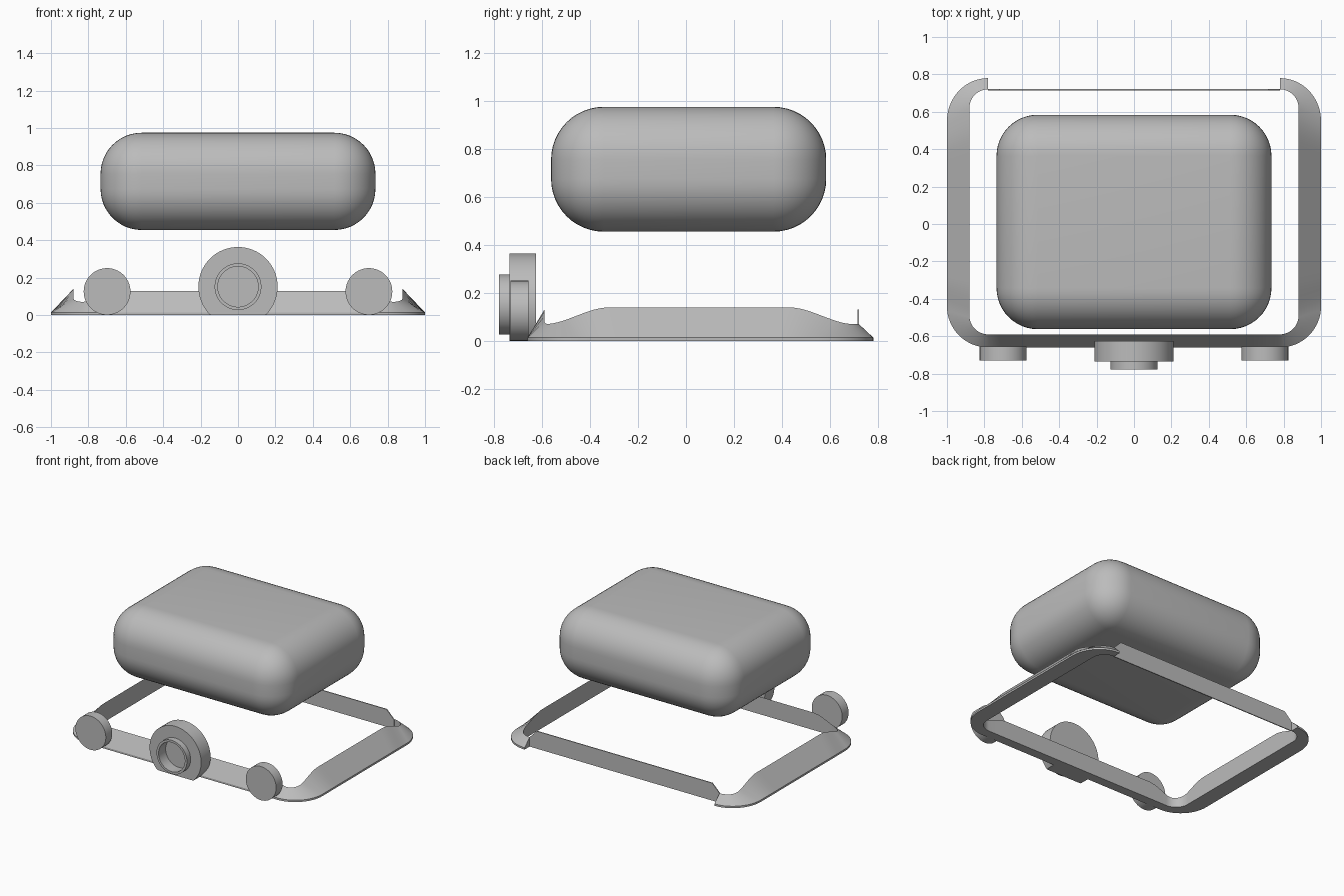
import bpy, bmesh
from math import sin, cos, pi, radians

if "Cube" in bpy.data.objects:
    bpy.data.objects.remove(bpy.data.objects["Cube"], do_unlink=True)

grey = bpy.data.materials.new("plain grey")
grey.use_nodes = True
colour = (0.5, 0.5, 0.5, 1)
grey.diffuse_color = colour
grey.node_tree.nodes["Principled BSDF"].inputs["Base Color"].default_value = colour


def finish(name, bm, angle=30):
    bmesh.ops.recalc_face_normals(bm, faces=bm.faces)
    mesh = bpy.data.meshes.new(name)
    bm.to_mesh(mesh)
    bm.free()
    mesh.materials.append(grey)
    obj = bpy.data.objects.new(name, mesh)
    bpy.context.collection.objects.link(obj)
    bpy.ops.object.select_all(action='DESELECT')
    obj.select_set(True)
    bpy.context.view_layer.objects.active = obj
    bpy.ops.object.shade_smooth_by_angle(angle=radians(angle))
    return obj


def skin(bm, loops, closed=True):
    """Bridge successive vertex loops and cap both ends."""
    rings = [[bm.verts.new(p) for p in loop] for loop in loops]
    for a, b in zip(rings, rings[1:]):
        n = len(a)
        for i in range(n):
            j = (i + 1) % n
            bm.faces.new((a[i], a[j], b[j], b[i]))
    bm.faces.new(rings[0])
    bm.faces.new(rings[-1])


def turned(name, x, z, steps, sides=64):
    """Round part along y from (radius, y) steps, cut flat at the floor."""
    bm = bmesh.new()
    skin(bm, [[(x + r * cos(2 * pi * i / sides), y,
                max(0, z + r * sin(2 * pi * i / sides)))
               for i in range(sides)] for r, y in steps])
    return finish(name, bm)


def ease(t):
    t = min(1, max(0, t))
    return t * t * (3 - 2 * t)


# Floating rounded body
bm = bmesh.new()
bmesh.ops.create_cube(bm, size=1)
for v in bm.verts:
    v.co = (v.co.x * 1.47, v.co.y * 1.146 + 0.011, v.co.z * 0.52 + 0.715)
bmesh.ops.bevel(bm, geom=bm.edges[:], offset=0.22, segments=12,
                profile=0.5, affect='EDGES')
finish("body", bm, 40)

# Sloping skirt: matching inner and outer paths, from the rear corner to the front centre
path = []
for i in range(17):
    a = pi / 2 * (1 - i / 16)
    path.append(((0.78 + 0.22 * cos(a), 0.55 + 0.23 * sin(a)),
                 (0.78 + 0.10 * cos(a), 0.62 + 0.10 * sin(a))))
for i in range(1, 32):
    t = i / 32
    path.append(((1, 0.55 - 0.99 * t), (0.88, 0.62 - 1.11 * t)))
for i in range(17):
    a = -pi / 2 * i / 16
    path.append(((0.78 + 0.22 * cos(a), -0.44 + 0.22 * sin(a)),
                 (0.78 + 0.10 * cos(a), -0.49 + 0.10 * sin(a))))
for i in range(1, 17):
    x = 0.78 * (1 - i / 16)
    path.append(((x, -0.66), (x, -0.59)))


def crest(x, y):
    side = 0.07 * ease((0.70 - y) / 0.27) * ease((y + 0.59) / 0.27)
    front = 0.06 * ease((0.84 - x) / 0.2) if y < -0.4 else 0
    return 0.07 + max(side, front)


half = [[(*o, 0), (*o, 0.014), (*i, crest(*i)), (*i, 0)] for o, i in path]
other = [[(-x, y, z) for x, y, z in loop] for loop in reversed(half[:-1])]
bm = bmesh.new()
skin(bm, half + other)
finish("skirt_frame", bm)

# Thin rear wall with chamfered ends
outline = [(-0.78, 0), (0.78, 0), (0.78, 0.07), (0.72, 0.13), (-0.72, 0.13), (-0.78, 0.07)]
bm = bmesh.new()
skin(bm, [[(x, y, z) for x, z in outline] for y in (0.714, 0.721)])
finish("rear_wall", bm)

# Front housing with a hollow barrel, and a round button on each side
turned("front_barrel", 0, 0.152,
       [(0.212, -0.625), (0.212, -0.735), (0.125, -0.735),
        (0.125, -0.778), (0.108, -0.778), (0.108, -0.695)])
for side, x in (("left", 0.7), ("right", -0.7)):
    turned(side + "_button", x, 0.126, [(0.125, -0.655), (0.125, -0.73)])
